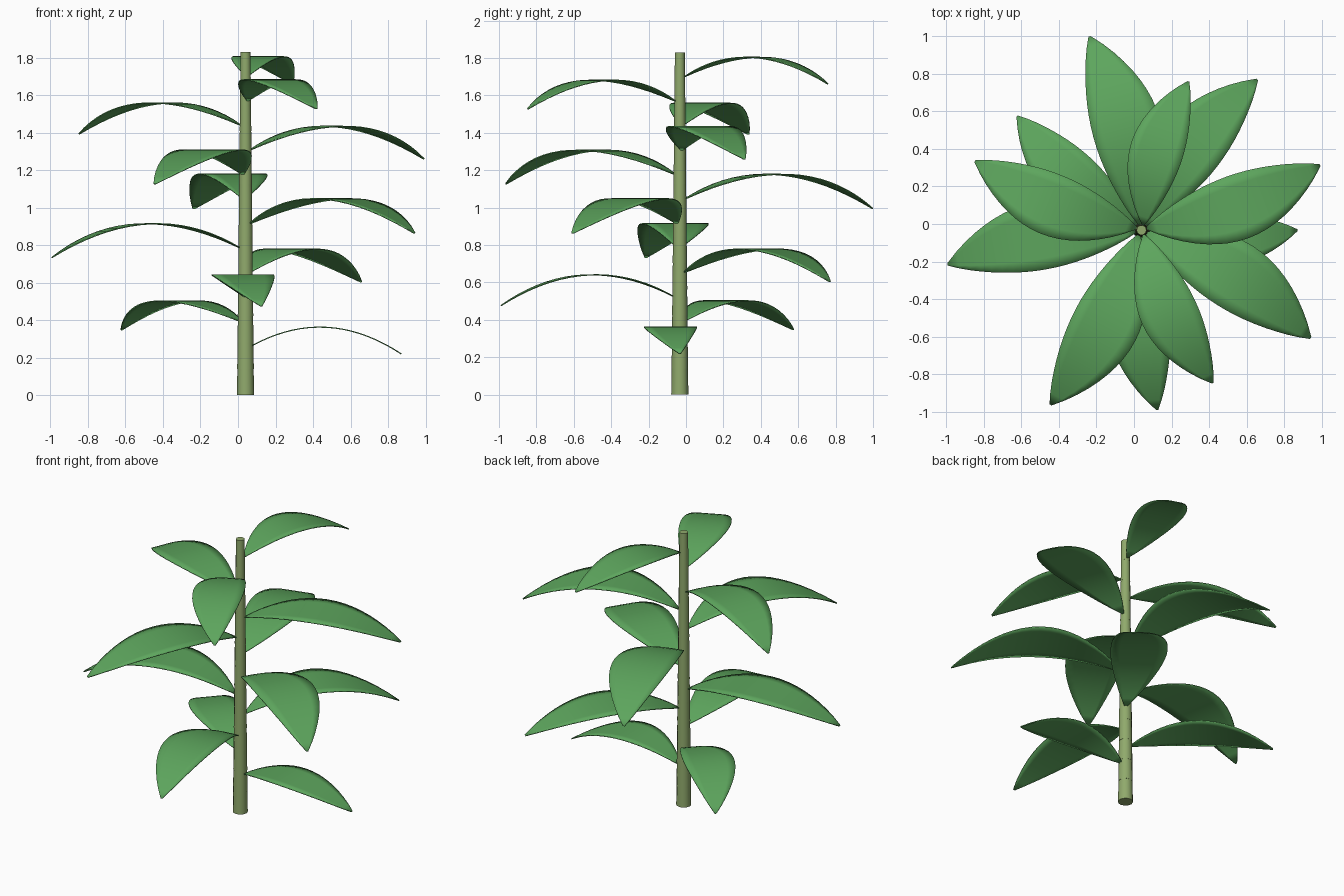
import bpy, bmesh, math
from mathutils import Matrix, Vector

cube = bpy.data.objects.get("Cube")
if cube:
    bpy.data.objects.remove(cube, do_unlink=True)

AXIS = Vector((0.04, -0.033, 0))
HEIGHT = 1.83
SEGMENTS = 13
LEAVES = 12


def material(name, rgb):
    mat = bpy.data.materials.new(name)
    mat.use_nodes = True
    mat.diffuse_color = (*rgb, 1)
    bsdf = mat.node_tree.nodes["Principled BSDF"]
    bsdf.inputs["Base Color"].default_value = (*rgb, 1)
    bsdf.inputs["Roughness"].default_value = 0.7
    return mat


def add_object(name, bm, mat):
    mesh = bpy.data.meshes.new(name)
    bmesh.ops.recalc_face_normals(bm, faces=bm.faces)
    bm.to_mesh(mesh)
    bm.free()
    mesh.materials.append(mat)
    obj = bpy.data.objects.new(name, mesh)
    bpy.context.collection.objects.link(obj)
    return obj


leaf_green = material("leaf green", (0.11, 0.38, 0.11))
stem_green = material("stem green", (0.28, 0.40, 0.15))


# Jointed stem: stacked tapering segments with a small step at each node
def build_stem():
    bm = bmesh.new()
    step = HEIGHT / SEGMENTS
    for i in range(SEGMENTS):
        radius = 0.046 - 0.018 * i / (SEGMENTS - 1)
        bmesh.ops.create_cone(
            bm, cap_ends=True, segments=12, radius1=radius,
            radius2=radius * 0.94, depth=step,
            matrix=Matrix.Translation(AXIS + Vector((0, 0, (i + 0.5) * step))))
    stem = add_object("stem", bm, stem_green)
    bpy.context.view_layer.objects.active = stem
    stem.select_set(True)
    bpy.ops.object.shade_smooth_by_angle(angle=math.radians(35))
    stem.select_set(False)


# Arched leaf blade, bent sideways, narrow at both ends
def build_leaf(index):
    rows, cols = 18, 6
    length = 0.83 + 0.24 * math.sin(math.pi * index / (LEAVES - 1))
    base_z = 0.26 + 0.131 * index
    side = -1 if index % 2 == 0 else 1
    angle = math.radians(137.5 * index)
    out = Vector((math.cos(angle), math.sin(angle), 0))
    across = Vector((-out.y, out.x, 0))
    start = 0.028
    bm = bmesh.new()
    grid = []
    for r in range(rows + 1):
        t = r / rows
        arch = 4 * t * (1 - t)
        half = length * max(0.172 * max(math.sin(math.pi * t), 0) ** 0.8, 0.006)
        bend = side * 0.06 * length * arch
        z = base_z + length * (0.147 * arch - 0.048 * t)
        centre = AXIS + out * (start + (length - start) * t) + Vector((0, 0, z))
        grid.append([bm.verts.new(centre + across * (bend + half * (2 * c / cols - 1)))
                     for c in range(cols + 1)])
    for lower, upper in zip(grid, grid[1:]):
        for c in range(cols):
            bm.faces.new((lower[c], upper[c], upper[c + 1], lower[c + 1]))
    leaf = add_object(f"leaf_{index + 1}", bm, leaf_green)
    for poly in leaf.data.polygons:
        poly.use_smooth = True
    solid = leaf.modifiers.new("thickness", "SOLIDIFY")
    solid.thickness = 0.006
    solid.offset = 0


build_stem()
for n in range(LEAVES):
    build_leaf(n)
